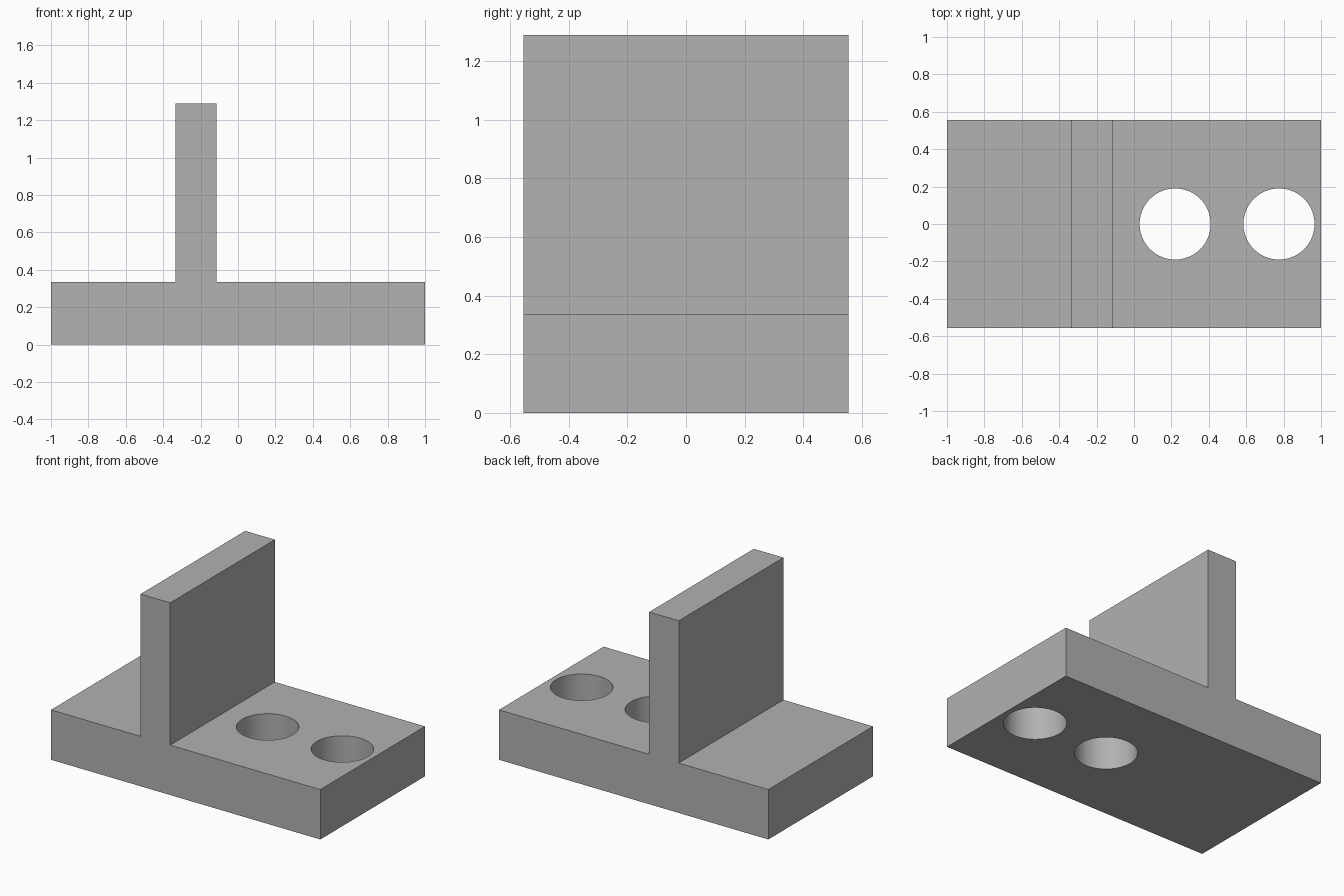
import bpy
import bmesh
import math
from mathutils import Vector

cube = bpy.data.objects.get("Cube")
if cube:
    bpy.data.objects.remove(cube, do_unlink=True)

DEPTH = 1.11
BASE_TOP = 0.335
WALL_TOP = 1.29
WALL_LEFT, WALL_RIGHT = -0.335, -0.115
HOLE_RADIUS = 0.19
HOLE_CENTRES = (0.22, 0.775)

# Plain grey material
grey = bpy.data.materials.new("plain grey")
grey.use_nodes = True
colour = (0.445, 0.445, 0.445, 1)
grey.diffuse_color = colour
grey.node_tree.nodes["Principled BSDF"].inputs["Base Color"].default_value = colour

# Inverted-T profile, extruded front to back
profile = [(-1, 0), (1, 0), (1, BASE_TOP), (WALL_RIGHT, BASE_TOP),
           (WALL_RIGHT, WALL_TOP), (WALL_LEFT, WALL_TOP),
           (WALL_LEFT, BASE_TOP), (-1, BASE_TOP)]
bm = bmesh.new()
front = bm.faces.new([bm.verts.new((x, -DEPTH / 2, z)) for x, z in profile])
back = bmesh.ops.extrude_face_region(bm, geom=[front])["geom"]
bmesh.ops.translate(bm, vec=Vector((0, DEPTH, 0)),
                    verts=[v for v in back if isinstance(v, bmesh.types.BMVert)])
bmesh.ops.recalc_face_normals(bm, faces=bm.faces)
mesh = bpy.data.meshes.new("tee_bracket")
bm.to_mesh(mesh)
bm.free()
mesh.materials.append(grey)
bracket = bpy.data.objects.new("tee_bracket", mesh)
bpy.context.collection.objects.link(bracket)

# Two round through holes in the longer flange
for x in HOLE_CENTRES:
    bpy.ops.mesh.primitive_cylinder_add(vertices=96, radius=HOLE_RADIUS, depth=1,
                                        location=(x, 0, BASE_TOP / 2))
    cutter = bpy.context.object
    cutter.name = "hole_cutter"
    cutter.hide_render = True
    cutter.data.materials.append(grey)
    cut = bracket.modifiers.new("bolt hole", "BOOLEAN")
    cut.operation = "DIFFERENCE"
    cut.solver = "EXACT"
    cut.object = cutter
    bpy.ops.object.select_all(action="DESELECT")
    bracket.select_set(True)
    bpy.context.view_layer.objects.active = bracket
    bpy.ops.object.modifier_apply(modifier=cut.name)
    bpy.data.objects.remove(cutter, do_unlink=True)

# Smooth hole walls, crisp edges
bpy.ops.object.shade_smooth_by_angle(angle=math.radians(30))
